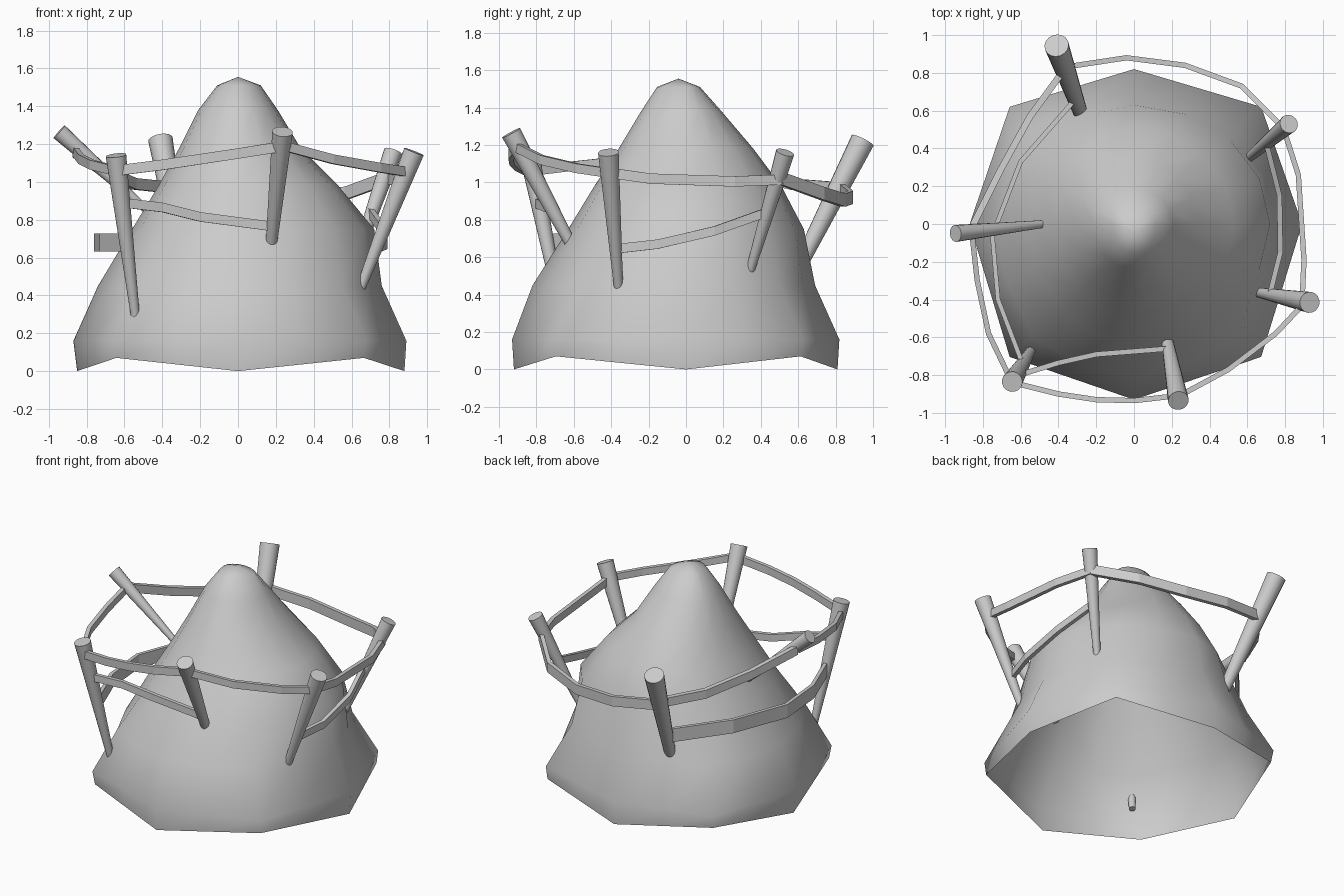
import bpy, bmesh, math
from mathutils import Vector

if "Cube" in bpy.data.objects:
    bpy.data.objects.remove(bpy.data.objects["Cube"])


def finish(bm, name, angle=None):
    bmesh.ops.recalc_face_normals(bm, faces=bm.faces)
    me = bpy.data.meshes.new(name)
    bm.to_mesh(me)
    bm.free()
    ob = bpy.data.objects.new(name, me)
    bpy.context.collection.objects.link(ob)
    if angle:
        bpy.ops.object.select_all(action='DESELECT')
        ob.select_set(True)
        bpy.context.view_layer.objects.active = ob
        bpy.ops.object.shade_smooth_by_angle(angle=math.radians(angle))
    return ob


# Hollow body: rings of (z, left, right, front, back, roundness)
# roundness 0 keeps the ring an octagon, 1 makes it round
RINGS = [
    (0.00, 0.85, 0.88, 0.92, 0.81, 0.0),
    (0.16, 0.87, 0.89, 0.93, 0.82, 0.0),
    (0.45, 0.74, 0.76, 0.82, 0.69, 0.6),
    (0.75, 0.56, 0.72, 0.63, 0.63, 1.0),
    (0.98, 0.42, 0.53, 0.49, 0.51, 1.0),
    (1.18, 0.31, 0.33, 0.36, 0.36, 1.0),
    (1.38, 0.21, 0.21, 0.24, 0.19, 1.0),
    (1.51, 0.11, 0.12, 0.155, 0.075, 1.0),
]


def ring_points(z, left, right, front, back, roundness):
    base = []
    for i in range(8):
        a = i * math.pi / 4
        c, s = math.cos(a), math.sin(a)
        k = 1.0 if i % 2 == 0 else 1.0 + 0.07 * (1 - roundness)
        lift = 0.07 if i % 2 and z == 0 else 0
        base.append(Vector((c * k * (right if c > 0 else left),
                            s * k * (back if s > 0 else front), z + lift)))
    pts = []
    for i, p in enumerate(base):
        mid = (p + base[(i + 1) % 8]) / 2
        mid.x *= 1 + 0.08 * roundness
        mid.y *= 1 + 0.08 * roundness
        pts += [p, mid]
    return pts


bm = bmesh.new()
rows = [[bm.verts.new(p) for p in ring_points(*r)] for r in RINGS]
for a, b in zip(rows, rows[1:]):
    for i in range(16):
        j = (i + 1) % 16
        bm.faces.new((a[i], a[j], b[j], b[i]))
tip = bm.verts.new((0, -0.04, 1.555))
for i in range(16):
    bm.faces.new((rows[-1][i], rows[-1][(i + 1) % 16], tip))
finish(bm, "hollow_body", 60)


# Tapered pegs leaning outward: thick top, thin tip, radii
PEGS = [
    ((-0.945, -0.05, 1.265), (-0.48, 0.0, 0.85), 0.045, 0.018),
    ((-0.41, 0.945, 1.225), (-0.28, 0.58, 0.50), 0.065, 0.035),
    ((0.82, 0.53, 1.16), (0.59, 0.335, 0.50), 0.05, 0.02),
    ((0.93, -0.415, 1.16), (0.645, -0.36, 0.43), 0.056, 0.022),
    ((0.235, -0.935, 1.265), (0.175, -0.61, 0.66), 0.055, 0.028),
    ((-0.645, -0.835, 1.14), (-0.545, -0.67, 0.31), 0.055, 0.022),
]
for n, (top, low, r_top, r_low) in enumerate(PEGS):
    top, low = Vector(top), Vector(low)
    axis = top - low
    low -= axis * 0.08
    axis = top - low
    bm = bmesh.new()
    bmesh.ops.create_cone(bm, cap_ends=True, segments=16, radius1=r_low,
                          radius2=r_top, depth=axis.length)
    bmesh.ops.transform(bm, verts=bm.verts,
                        matrix=axis.to_track_quat('Z', 'Y').to_matrix().to_4x4())
    bmesh.ops.translate(bm, verts=bm.verts, vec=(top + low) / 2)
    finish(bm, f"peg_{n + 1}", 40)


# Flat straps strung between pegs
def strap(name, pts, height=0.055, thick=0.028):
    pts = [Vector(p) for p in pts]
    bm = bmesh.new()
    prev = None
    for i, p in enumerate(pts):
        d = pts[min(i + 1, len(pts) - 1)] - pts[max(i - 1, 0)]
        side = Vector((d.y, -d.x, 0)).normalized() * thick / 2
        up = Vector((0, 0, height / 2))
        sec = [bm.verts.new(p + q) for q in
               (side + up, side - up, -side - up, up - side)]
        if prev:
            for k in range(4):
                m = (k + 1) % 4
                bm.faces.new((prev[k], prev[m], sec[m], sec[k]))
        else:
            bm.faces.new(sec)
        prev = sec
    bm.faces.new(prev[::-1])
    finish(bm, name)


strap("upper_strap_front", [(-0.64, -0.84, 1.06), (-0.4, -0.9, 1.09), (-0.2, -0.93, 1.12),
                            (0, -0.935, 1.15), (0.22, -0.91, 1.185)])
strap("upper_strap_front_right", [(0.24, -0.91, 1.19), (0.5, -0.77, 1.12),
                                  (0.75, -0.58, 1.075), (0.91, -0.41, 1.05)], 0.05)
strap("upper_strap_right", [(0.89, -0.4, 1.05), (0.9, -0.19, 1.02),
                            (0.87, 0.26, 1.005), (0.79, 0.51, 1.015)])
strap("upper_strap_back", [(0.79, 0.51, 1.02), (0.57, 0.73, 0.94), (0.27, 0.84, 0.905),
                           (-0.04, 0.88, 0.92), (-0.37, 0.83, 0.96)], 0.07)
strap("upper_strap_back_left", [(-0.36, 0.83, 0.97), (-0.55, 0.57, 0.99),
                                (-0.71, 0.28, 1.06), (-0.86, -0.02, 1.16)], 0.06, 0.035)
strap("upper_strap_left", [(-0.86, -0.03, 1.16), (-0.83, -0.3, 1.12),
                           (-0.77, -0.58, 1.09), (-0.65, -0.83, 1.06)], 0.05)
strap("lower_strap_front", [(-0.61, -0.8, 0.89), (-0.4, -0.735, 0.865),
                            (-0.2, -0.69, 0.815), (0.18, -0.66, 0.765)], 0.05)
strap("lower_strap_right", [(0.72, -0.37, 0.645), (0.775, -0.15, 0.67),
                            (0.77, 0.15, 0.74), (0.7, 0.43, 0.84)], 0.05)
strap("lower_strap_left", [(-0.59, -0.74, 0.68), (-0.72, -0.4, 0.68), (-0.75, -0.06, 0.68),
                           (-0.6, 0.33, 0.68), (-0.32, 0.65, 0.66)], 0.095, 0.025)
